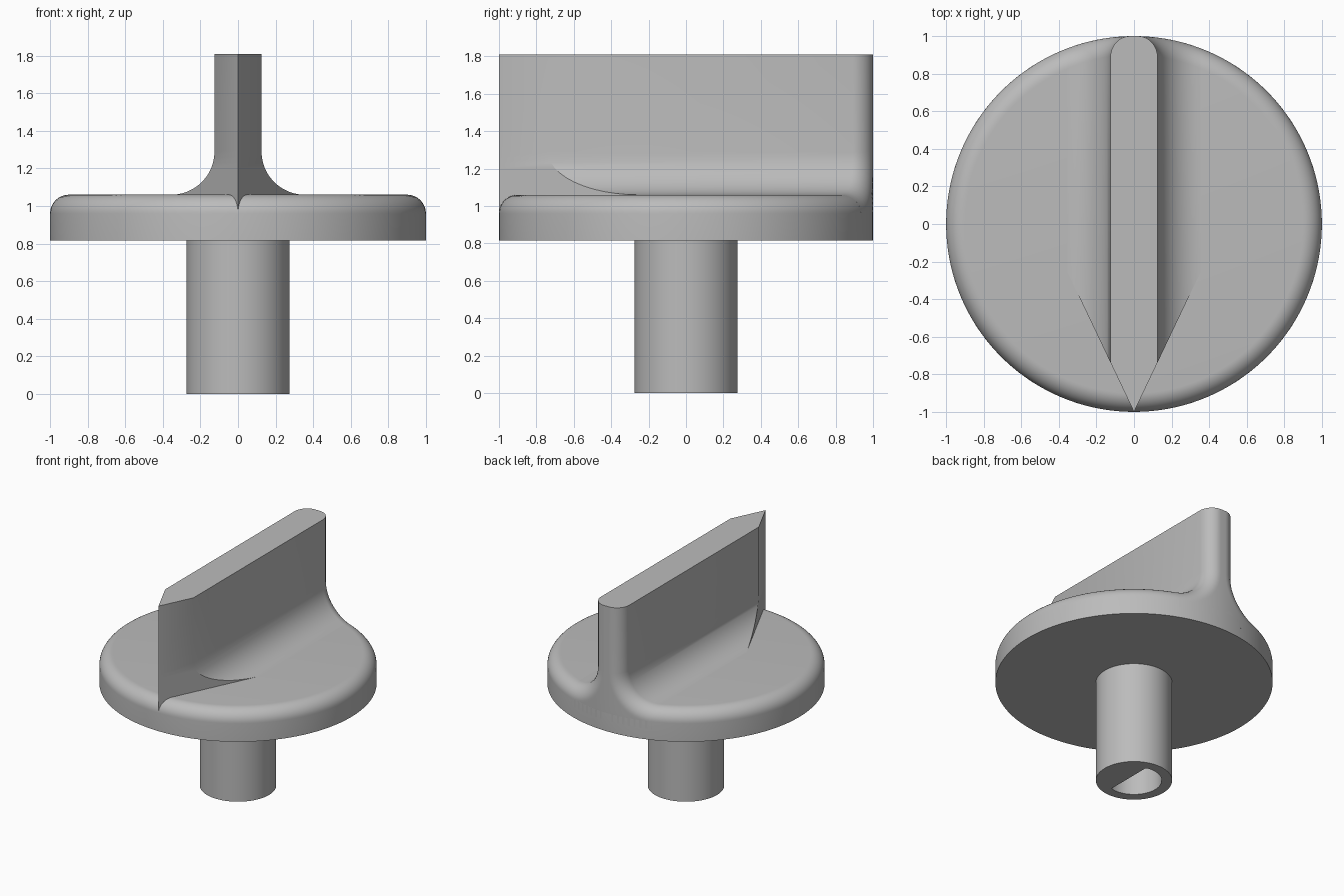
import bpy, bmesh
from math import sin, cos, pi, sqrt, radians

if "Cube" in bpy.data.objects:
    bpy.data.objects.remove(bpy.data.objects["Cube"])

grey = bpy.data.materials.new("plain_grey")
grey.use_nodes = True
grey.diffuse_color = (0.5, 0.5, 0.5, 1)
grey.node_tree.nodes["Principled BSDF"].inputs["Base Color"].default_value = (0.5, 0.5, 0.5, 1)

DISC_BOTTOM, DISC_TOP, TOP = 0.815, 1.06, 1.81
ROUND = 0.1            # edge rounding of the disc and the back of the grip
HALF, FILLET = 0.125, 0.23
STEPS = 12


def loft(name, rings):
    """Skin a list of equally long closed rings and cap both ends."""
    bm = bmesh.new()
    rows = [[bm.verts.new(p) for p in ring] for ring in rings]
    n = len(rows[0])
    for a, b in zip(rows, rows[1:]):
        for i in range(n):
            j = (i + 1) % n
            bm.faces.new((a[i], a[j], b[j], b[i]))
    bm.faces.new(rows[0])
    bm.faces.new(rows[-1])
    bmesh.ops.recalc_face_normals(bm, faces=bm.faces)
    mesh = bpy.data.meshes.new(name)
    bm.to_mesh(mesh)
    bm.free()
    mesh.materials.append(grey)
    obj = bpy.data.objects.new(name, mesh)
    bpy.context.collection.objects.link(obj)
    bpy.ops.object.select_all(action='DESELECT')
    obj.select_set(True)
    bpy.context.view_layer.objects.active = obj
    bpy.ops.object.shade_smooth_by_angle(angle=radians(30))
    return obj


def circle(radius, z, n=144):
    return [(radius * cos(2 * pi * i / n), radius * sin(2 * pi * i / n), z) for i in range(n)]


def d_shape(radius, flat, z, n=144):
    """Circle cut off by a flat at x = flat."""
    ring = []
    for i in range(n):
        a = 2 * pi * i / n
        r = min(radius, flat / cos(a)) if cos(a) > 0.01 else radius
        ring.append((r * cos(a), r * sin(a), z))
    return ring


# Disc with a rounded top edge
angles = [pi / 2 * k / STEPS for k in range(STEPS + 1)]
loft("dial_disc", [circle(1, DISC_BOTTOM)] + [
    circle(1 - ROUND + ROUND * cos(a), DISC_TOP - ROUND + ROUND * sin(a)) for a in angles])

# Hollow stem with a D-shaped socket
loft("stem", [d_shape(0.2, 0.05, 0.32), d_shape(0.2, 0.05, 0),
              circle(0.275, 0), circle(0.275, DISC_BOTTOM)])


# Grip: pointed at the front, filleted into the disc, rounded at the back
def grip_row(section):
    """section(offset) gives (x, z) of the side, moved inward by offset."""
    x, z = section(0)
    side = [(x, 2.1 * x - 1, z)]
    for a in angles:
        x, z = section(ROUND * (1 - cos(a)))
        reach = 1 - ROUND * (1 - sin(a))
        side.append((x, sqrt(reach ** 2 - x ** 2), z))
    across = [x * (1 - k / 8) for k in range(1, 16)]
    back = [(u, sqrt(1 - u * u), z) for u in across]
    mirrored = [(-px, py, pz) for px, py, pz in reversed(side)]
    return [(0, -1, section(0)[1])] + side + back + mirrored


def fillet_section(angle):
    return lambda o: (HALF + FILLET + (FILLET + o) * cos(angle),
                      DISC_TOP + FILLET + (FILLET + o) * sin(angle))


rows = [grip_row(lambda o: (HALF + FILLET, 0.9))]
rows += [grip_row(fillet_section(1.5 * pi - a)) for a in angles]
rows.append(grip_row(lambda o: (HALF - o, TOP)))
loft("grip", rows)
